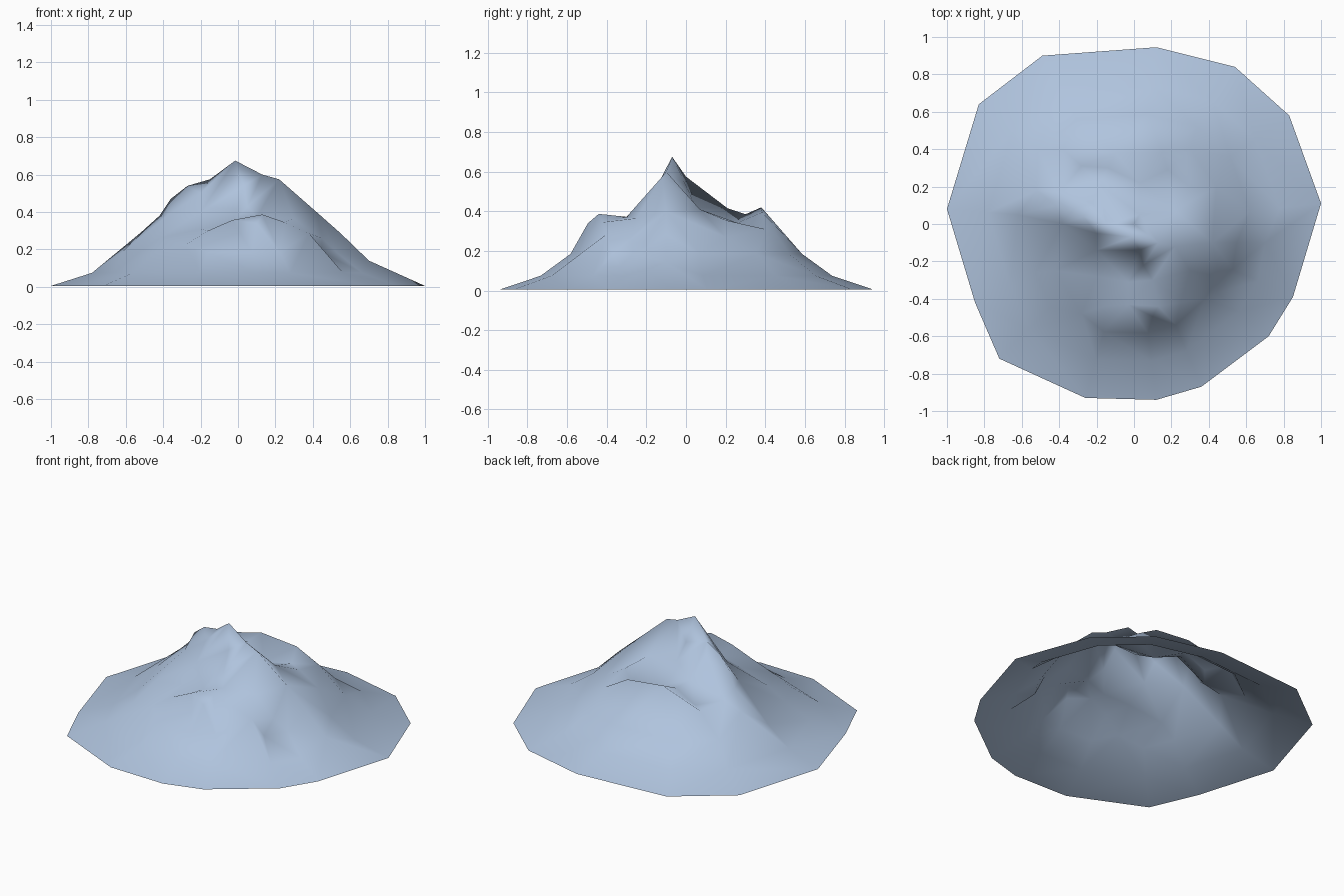
import bpy
from mathutils import Vector
from mathutils.geometry import delaunay_2d_cdt

# Outline of the foot of the mountain
RIM = [(-1, .08), (-.83, .64), (-.49, .9), (.12, .945), (.54, .84), (.83, .58),
       (1, .11), (.85, -.39), (.72, -.6), (.36, -.87), (.12, -.94), (-.26, -.93),
       (-.72, -.72), (-.85, -.42)]

# Ridge lines, each kept as a chain of edges
RIDGES = [
    # main crest, west to east over the summit
    [(-.52, .18, .29), (-.42, .1, .38), (-.36, .07, .47), (-.27, .04, .54),
     (-.15, .0, .575), (-.015, -.07, .675), (.13, -.1, .6), (.22, -.12, .575),
     (.42, -.1, .4), (.55, -.1, .285), (.7, -.1, .14)],
    # saddle from the west hump to the back crest
    [(-.27, .04, .54), (-.22, .11, .49), (-.18, .21, .415), (-.14, .3, .385),
     (-.1, .38, .42)],
    # back crest
    [(-.38, .4, .34), (-.1, .38, .42), (.15, .385, .395), (.3, .4, .31)],
    # front crest
    [(-.28, -.48, .225), (-.16, -.44, .3), (-.03, -.43, .357), (.13, -.44, .387),
     (.25, -.42, .345), (.38, -.4, .285)],
    # east shoulder
    [(.22, .07, .41), (.3, .2, .355), (.44, .2, .27)],
]
# Hollows and slopes between the ridges
SLOPES = [(.03, .05, .42), (.03, .22, .325), (.18, .29, .33), (-.4, .17, .325),
          (-.28, .31, .315), (.0, -.0, .53), (.03, -.14, .54), (.05, -.22, .43),
          (.1, -.3, .372), (-.03, -.31, .335), (-.2, -.05, .5), (-.2, -.14, .4),
          (-.2, -.28, .31), (-.38, .0, .38), (-.42, -.25, .26),
          (.3, -.25, .365), (.45, -.28, .26), (.1, -.495, .34)]

coords, edges, index = [], [], {}


def add(x, y, z):
    key = (x, y)
    if key not in index:
        index[key] = len(coords)
        coords.append(Vector((x, y, z)))
    return index[key]


# Foot and two contour rings of the skirt
for scale, z in ((1, .005), (.78, .075), (.62, .185)):
    ring = [add(x * scale, y * scale, z) for x, y in RIM]
    if scale == 1:
        edges += list(zip(ring, ring[1:] + ring[:1]))

# Crests
for ridge in RIDGES:
    ids = [add(*p) for p in ridge]
    edges += list(zip(ids, ids[1:]))
for p in SLOPES:
    add(*p)

# Join all points into one open surface
flat, _, faces, origin, _, _ = delaunay_2d_cdt(
    [c.xy for c in coords], edges, [], 1, 1e-5)
verts = [(p.x, p.y, coords[o[0]].z if o else 0) for p, o in zip(flat, origin)]

mesh = bpy.data.meshes.new("mountain")
mesh.from_pydata(verts, [], faces)
mesh.shade_smooth()
mountain = bpy.data.objects.new("mountain", mesh)
bpy.context.collection.objects.link(mountain)

# Single colour
rock = bpy.data.materials.new("pale blue rock")
rock.diffuse_color = (.434, .552, .73, 1)
mesh.materials.append(rock)
